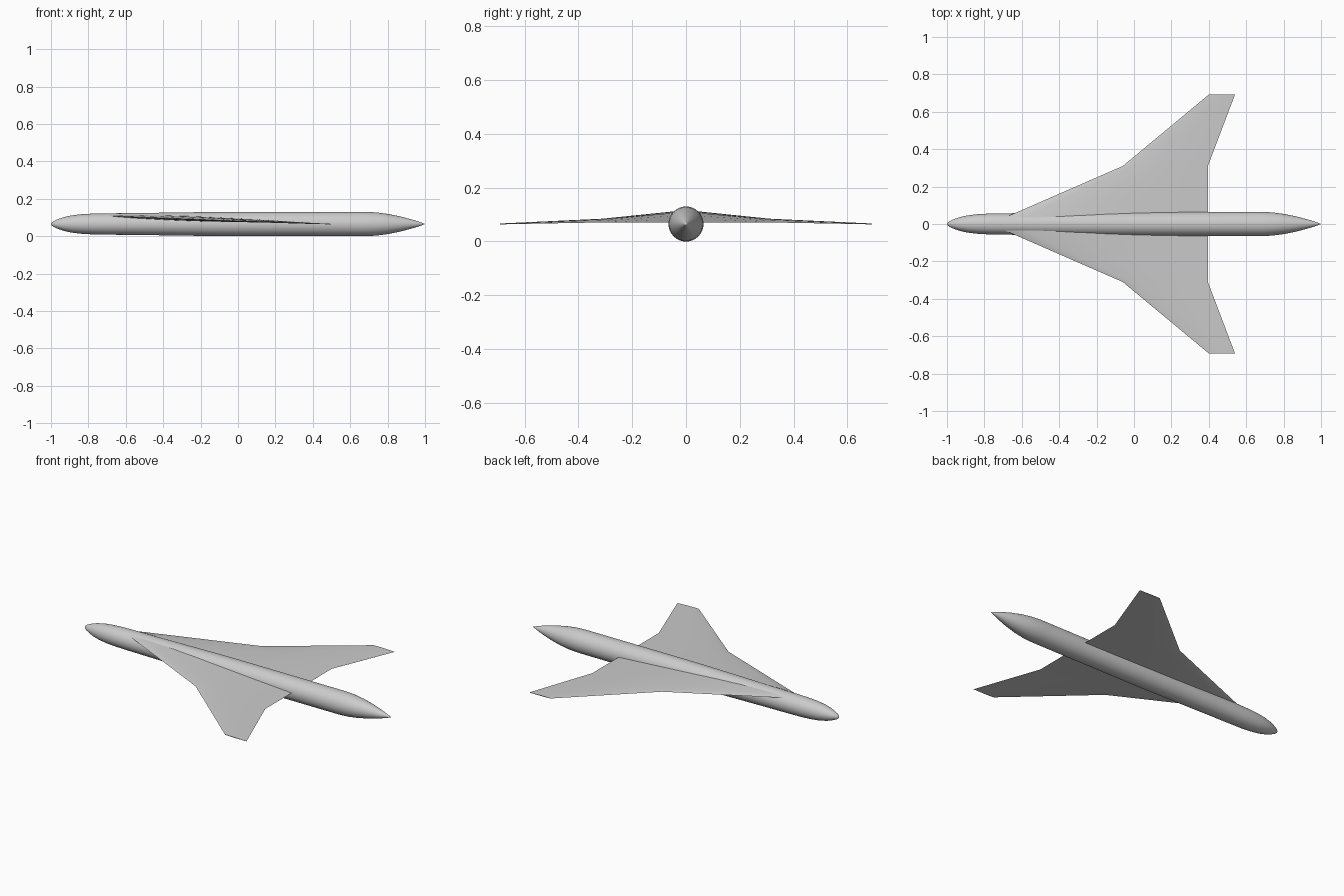
import bpy, bmesh, math

cube = bpy.data.objects.get("Cube")
if cube:
    bpy.data.objects.remove(cube)

grey = bpy.data.materials.new("light grey")
grey.use_nodes = True
colour = (0.6, 0.6, 0.6, 1)
grey.diffuse_color = colour
grey.node_tree.nodes["Principled BSDF"].inputs["Base Color"].default_value = colour


def finish(name, bm, angle):
    bmesh.ops.recalc_face_normals(bm, faces=bm.faces)
    mesh = bpy.data.meshes.new(name)
    bm.to_mesh(mesh)
    bm.free()
    mesh.materials.append(grey)
    obj = bpy.data.objects.new(name, mesh)
    bpy.context.collection.objects.link(obj)
    bpy.ops.object.select_all(action='DESELECT')
    obj.select_set(True)
    bpy.context.view_layer.objects.active = obj
    bpy.ops.object.shade_smooth_by_angle(angle=math.radians(angle))
    return obj


def loft(bm, rings):
    for a, b in zip(rings, rings[1:]):
        for i in range(len(a)):
            j = (i + 1) % len(a)
            bm.faces.new((a[i], a[j], b[j], b[i]))


# Fuselage: round sections along x, closed at blunt nose and pointed tail
AXIS_Z = 0.065
SIDES = 40
profile = [(-0.996, 0.007), (-0.985, 0.016), (-0.96, 0.027), (-0.93, 0.037),
           (-0.89, 0.046), (-0.84, 0.052), (-0.78, 0.0555), (-0.7, 0.057),
           (-0.5, 0.059), (-0.3, 0.062), (-0.15, 0.064), (0, 0.065),
           (0.68, 0.065), (0.74, 0.062), (0.8, 0.054), (0.87, 0.04),
           (0.94, 0.021), (0.985, 0.006)]
bm = bmesh.new()
rings = []
for x, r in profile:
    angles = [math.tau * i / SIDES for i in range(SIDES)]
    rings.append([bm.verts.new((x, r * math.cos(a), AXIS_Z + r * math.sin(a)))
                  for a in angles])
loft(bm, rings)
for tip_x, ring in ((-1, rings[0]), (1, rings[-1])):
    tip = bm.verts.new((tip_x, 0, AXIS_Z))
    for i in range(SIDES):
        bm.faces.new((ring[i], ring[(i + 1) % SIDES], tip))
finish("fuselage", bm, 40)

# Wings: thin symmetric aerofoil sections at root, kink and tip
half = [(0.02, 0.25), (0.1, 0.6), (0.25, 0.9), (0.4, 1), (0.6, 0.8), (0.8, 0.45)]
section = ([(0, 0)] + half + [(1, 0.02), (1, -0.02)]
           + [(t, -h) for t, h in reversed(half)])
# span position, leading x and z, trailing x and z, half thickness
stations = [(0.035, -0.69, 0.109, 0.395, 0.071, 0.013),
            (0.31, -0.06, 0.083, 0.395, 0.071, 0.005),
            (0.692, 0.40, 0.066, 0.54, 0.064, 0.0015)]
for side, label in ((1, "back_wing"), (-1, "front_wing")):
    bm = bmesh.new()
    rings = []
    for y, x0, z0, x1, z1, thick in stations:
        rings.append([bm.verts.new((x0 + (x1 - x0) * t, side * y,
                                    z0 + (z1 - z0) * t + thick * h))
                      for t, h in section])
    loft(bm, rings)
    bm.faces.new(rings[0])
    bm.faces.new(rings[-1])
    finish(label, bm, 20)
